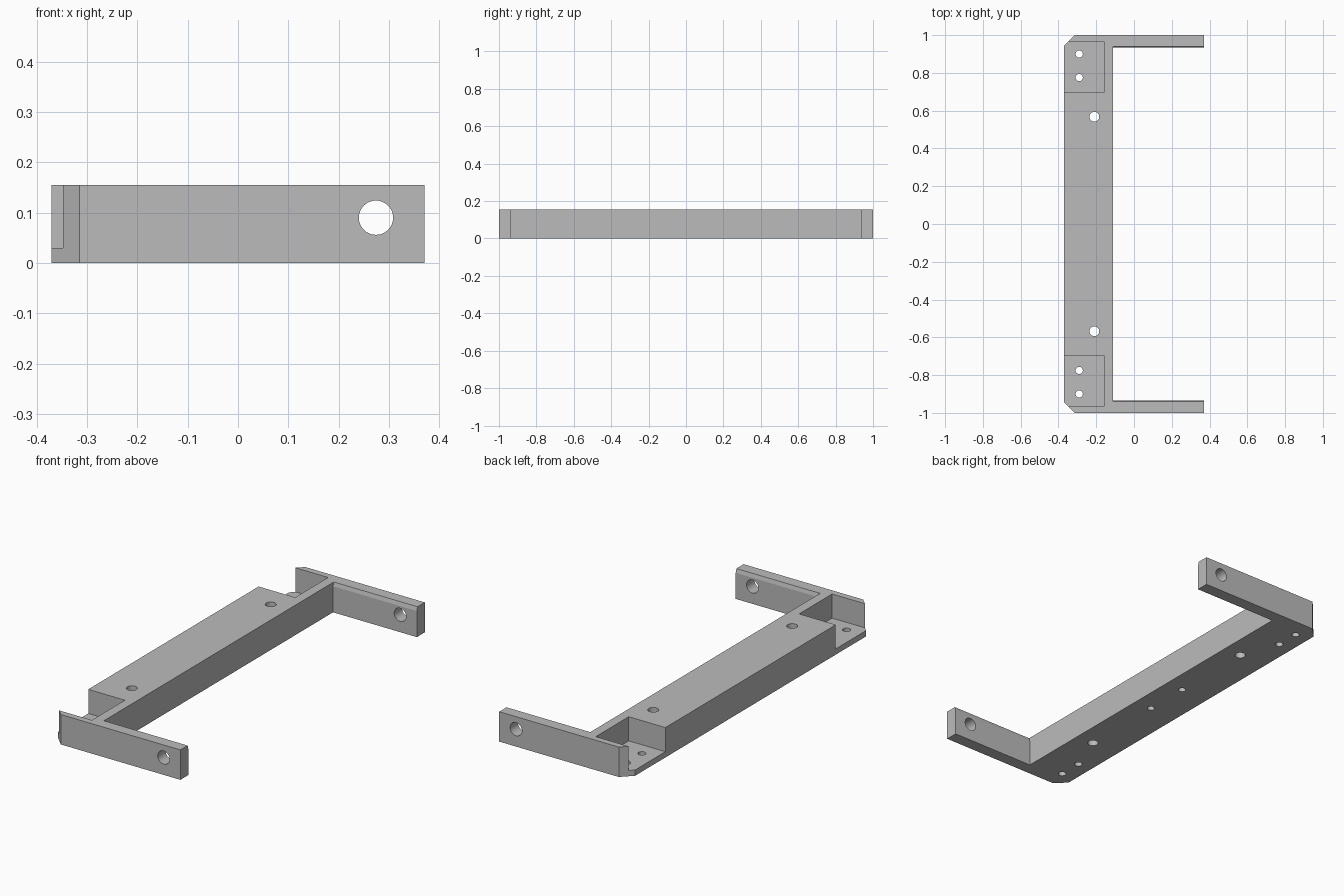
import bpy
import bmesh
import math
from mathutils import Matrix, Vector

if "Cube" in bpy.data.objects:
    bpy.data.objects.remove(bpy.data.objects["Cube"], do_unlink=True)

HEIGHT = 0.155

grey = bpy.data.materials.new("plain grey")
grey.use_nodes = True
colour = (0.5, 0.5, 0.5, 1)
grey.diffuse_color = colour
grey.node_tree.nodes["Principled BSDF"].inputs["Base Color"].default_value = colour


def add_object(name, bm):
    bmesh.ops.recalc_face_normals(bm, faces=bm.faces)
    mesh = bpy.data.meshes.new(name)
    bm.to_mesh(mesh)
    bm.free()
    mesh.materials.append(grey)
    obj = bpy.data.objects.new(name, mesh)
    bpy.context.collection.objects.link(obj)
    return obj


def prism(name, points, along):
    """Closed outline swept along a vector."""
    bm = bmesh.new()
    face = bm.faces.new([bm.verts.new(p) for p in points])
    swept = bmesh.ops.extrude_face_region(bm, geom=[face], use_keep_orig=True)
    moved = [g for g in swept["geom"] if isinstance(g, bmesh.types.BMVert)]
    bmesh.ops.translate(bm, verts=moved, vec=Vector(along))
    return add_object(name, bm)


def drill(name, centre, radius, depth, across=False):
    """Round cutter, upright or lying along y."""
    turn = Matrix.Rotation(math.pi / 2, 4, "X") if across else Matrix()
    bm = bmesh.new()
    bmesh.ops.create_cone(bm, cap_ends=True, segments=48, radius1=radius,
                          radius2=radius, depth=depth,
                          matrix=Matrix.Translation(centre) @ turn)
    return add_object(name, bm)


# U-shaped bracket outline with chamfered outer corners
half = [(-0.37, 0.945), (-0.315, 1), (0.37, 1), (0.37, 0.935), (-0.11, 0.935)]
outline = half + [(x, -y) for x, y in reversed(half)]
bracket = prism("bracket", [(x, y, 0) for x, y in outline], (0, 0, HEIGHT))

cutters = [drill("arm_hole_cutter", (0.274, 0, 0.09), 0.034, 3, True)]
for side in (1, -1):
    # Open corner pocket
    pocket = [(-0.5, 0.697), (-0.16, 0.697), (-0.16, 0.967), (-0.5, 0.967)]
    cutters.append(prism("pocket_cutter",
                         [(x, side * y, 0.03) for x, y in pocket], (0, 0, 0.3)))
    # Slight relief on the upper inner edge of the arm
    relief = [(0.928, 0.135), (0.935, 0.135), (0.942, 0.16), (0.928, 0.16)]
    cutters.append(prism("relief_cutter",
                         [(-0.11, side * y, z) for y, z in relief], (0.6, 0, 0)))
    # Pocket screw holes, beam through holes and blind holes underneath
    for y in (0.775, 0.9):
        cutters.append(drill("screw_cutter", (-0.29, side * y, 0), 0.019, 0.5))
    cutters.append(drill("bolt_cutter", (-0.21, side * 0.568, 0), 0.026, 0.5))
    cutters.append(drill("blind_cutter", (-0.21, side * 0.12, 0), 0.018, 0.2))

for cutter in cutters:
    cut = bracket.modifiers.new(cutter.name, "BOOLEAN")
    cut.operation = "DIFFERENCE"
    cut.solver = "EXACT"
    cut.object = cutter
    cutter.hide_render = True
    cutter.hide_viewport = True

# Bake the cuts and remove the helpers
bpy.context.view_layer.update()
graph = bpy.context.evaluated_depsgraph_get()
finished = bpy.data.meshes.new_from_object(bracket.evaluated_get(graph))
bracket.modifiers.clear()
bracket.data = finished
for cutter in cutters:
    bpy.data.objects.remove(cutter, do_unlink=True)

# Smooth hole walls, crisp edges elsewhere
bpy.ops.object.select_all(action="DESELECT")
bracket.select_set(True)
bpy.context.view_layer.objects.active = bracket
bpy.ops.object.shade_smooth_by_angle(angle=math.radians(15))
